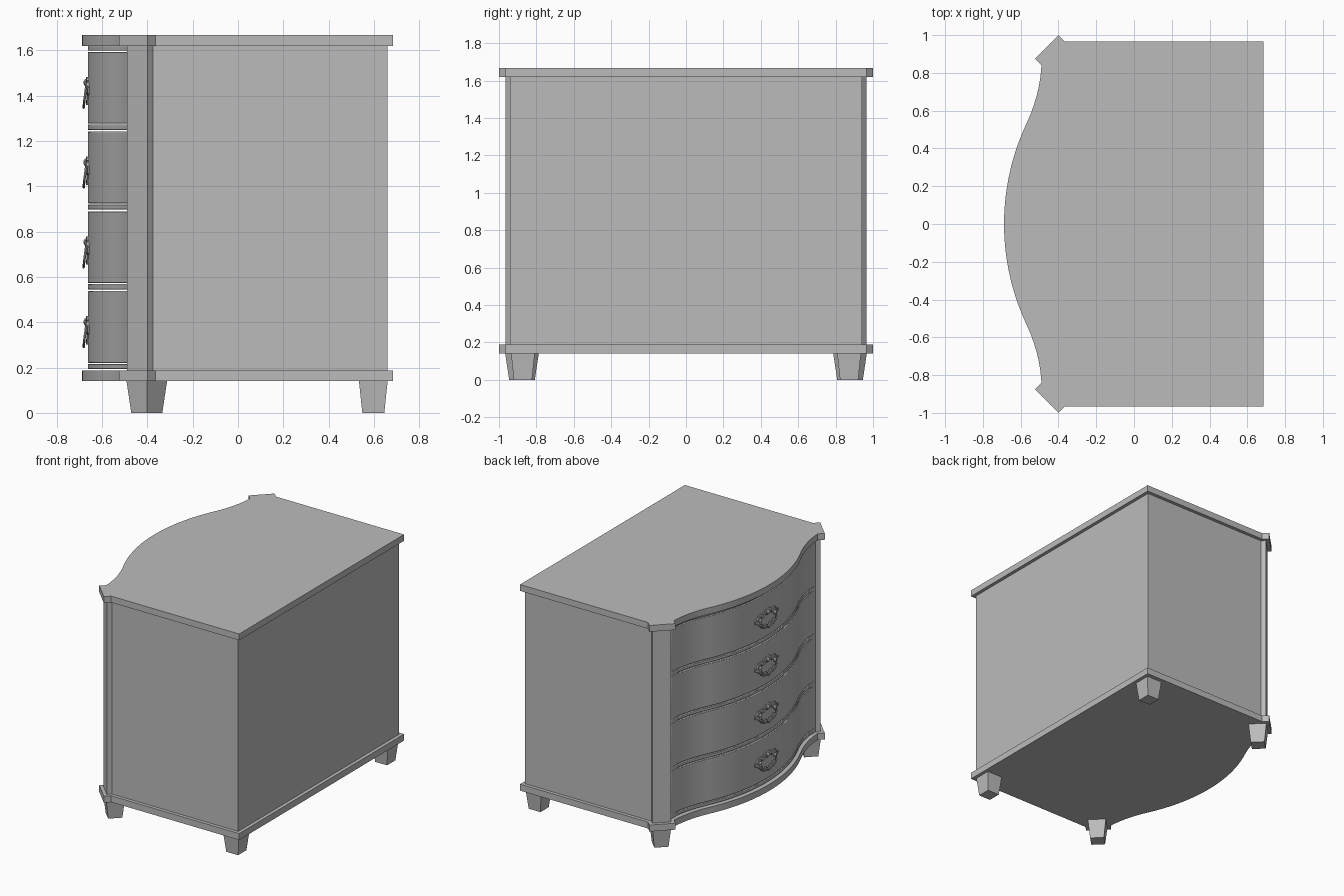
import bpy, bmesh, math
from mathutils import Matrix

if "Cube" in bpy.data.objects:
    bpy.data.objects.remove(bpy.data.objects["Cube"], do_unlink=True)

# Single grey finish
grey = bpy.data.materials.new("plain grey")
grey.diffuse_color = (0.5, 0.5, 0.5, 1)
grey.use_nodes = True
grey.node_tree.nodes["Principled BSDF"].inputs["Base Color"].default_value = (0.5, 0.5, 0.5, 1)


def finish(obj, smooth=False, bevel=0):
    if not obj.data.materials:
        obj.data.materials.append(grey)
    if smooth:
        bpy.ops.object.select_all(action='DESELECT')
        obj.select_set(True)
        bpy.context.view_layer.objects.active = obj
        bpy.ops.object.shade_smooth_by_angle(angle=math.radians(30))
    if bevel:
        mod = obj.modifiers.new("soft edge", 'BEVEL')
        mod.width, mod.segments = bevel, 2
    return obj


def from_bmesh(name, bm, **kw):
    bmesh.ops.recalc_face_normals(bm, faces=bm.faces)
    mesh = bpy.data.meshes.new(name)
    bm.to_mesh(mesh)
    bm.free()
    obj = bpy.data.objects.new(name, mesh)
    bpy.context.collection.objects.link(obj)
    return finish(obj, **kw)


def prism(name, outline, z0, z1, **kw):
    """Upright prism over an (x, y) outline."""
    bm = bmesh.new()
    face = bm.faces.new([bm.verts.new((x, y, z0)) for x, y in outline])
    top = bmesh.ops.extrude_face_region(bm, geom=[face])["geom"]
    verts = [v for v in top if isinstance(v, bmesh.types.BMVert)]
    bmesh.ops.translate(bm, vec=(0, 0, z1 - z0), verts=verts)
    return from_bmesh(name, bm, **kw)


def bow(y):
    """Serpentine front: a convex arc running into a concave sweep."""
    a = abs(y)
    if a < 0.53:
        return -0.688 + 1.25 - math.sqrt(1.25 ** 2 - a * a)
    w = 0.31
    t = (a - 0.53) / w
    return (-0.57 * (2 * t**3 - 3 * t**2 + 1) + 0.468 * w * (t**3 - 2 * t**2 + t)
            - 0.49 * (3 * t**2 - 2 * t**3) + 0.05 * w * (t**3 - t**2))


def bow_line(half, offset, n=56):
    ys = [half - 2 * half * i / n for i in range(n + 1)]
    return [(bow(y) + offset, y) for y in ys]


# Top and base slabs with pointed chamfered front corners
corner = [(0.685, 0.965), (-0.365, 0.965), (-0.40, 1.0), (-0.525, 0.875)]
slab = corner + bow_line(0.84, 0) + [(x, -y) for x, y in reversed(corner)]
prism("top_slab", slab, 1.62, 1.667, smooth=True)
prism("base_slab", slab, 0.14, 0.188, smooth=True)

# Carcass and angled corner posts
side = [(0.66, 0.94), (-0.375, 0.94), (-0.465, 0.85)]
prism("carcass", side + [(x, -y) for x, y in reversed(side)], 0.188, 1.62)
post = [(-0.375, 0.94), (-0.40, 0.965), (-0.49, 0.875), (-0.465, 0.85)]
for label, s in (("left", 1), ("right", -1)):
    prism(label + "_post", [(x, s * y) for x, y in post], 0.188, 1.62)

# Drawers, divider rails and top rail
front = bow_line(0.84, 0.025) + [(-0.455, -0.84), (-0.455, 0.84)]
PITCH = 0.352
for i in range(4):
    z = 0.221 + PITCH * i
    prism(f"drawer_{i + 1}", front, z, z + 0.316, smooth=True, bevel=0.003)
    prism(f"rail_{i + 1}", front, z - 0.028, z - 0.005, smooth=True, bevel=0.003)
prism("top_rail", front, 1.598, 1.62, smooth=True, bevel=0.003)

# Tapered feet, the front pair turned to follow the corners
for label, s in (("left", 1), ("right", -1)):
    for end, x, y, turn in (("front", -0.4025, 0.877, 45), ("back", 0.597, 0.872, 0)):
        bm = bmesh.new()
        bmesh.ops.create_cone(bm, cap_ends=True, segments=4, radius1=0.0685, radius2=0.0895,
                              depth=0.14, matrix=Matrix.Rotation(math.radians(45 + turn), 4, 'Z'))
        bmesh.ops.translate(bm, vec=(x, s * y, 0.07), verts=bm.verts)
        from_bmesh(f"{end}_{label}_foot", bm)


# Pull parts, bent to the drawer face at height z
def skin(y, lift):
    return bow(y) + 0.025 - lift


def plate(name, z):
    half = [(0.0, 0.055), (0.02, 0.07), (0.042, 0.062), (0.05, 0.042), (0.072, 0.056),
            (0.1, 0.05), (0.11, 0.03), (0.138, 0.022), (0.132, -0.004), (0.105, -0.012),
            (0.092, -0.03), (0.062, -0.022), (0.045, -0.045), (0.02, -0.035), (0.0, -0.055)]
    outline = half + [(-y, h) for y, h in half[-2:0:-1]]
    bm = bmesh.new()
    face = bm.faces.new([bm.verts.new((0, y, z + h)) for y, h in outline])
    out = bmesh.ops.extrude_face_region(bm, geom=[face])["geom"]
    outer = {v for v in out if isinstance(v, bmesh.types.BMVert)}
    for v in bm.verts:
        v.co.x = skin(v.co.y, 0.007 if v in outer else -0.003)
    return from_bmesh(name, bm)


def rod(name, points, z, radius):
    curve = bpy.data.curves.new(name, 'CURVE')
    curve.dimensions = '3D'
    curve.bevel_depth, curve.bevel_resolution, curve.resolution_u = radius, 2, 5
    curve.use_fill_caps = True
    sp = curve.splines.new('BEZIER')
    sp.bezier_points.add(len(points) - 1)
    for p, (y, h, lift) in zip(sp.bezier_points, points):
        p.co = (skin(y, lift), y, z + h)
        p.handle_left_type = p.handle_right_type = 'AUTO'
    obj = bpy.data.objects.new(name, curve)
    bpy.context.collection.objects.link(obj)
    bpy.ops.object.select_all(action='DESELECT')
    obj.select_set(True)
    bpy.context.view_layer.objects.active = obj
    bpy.ops.object.convert(target='MESH')
    return finish(bpy.context.object, smooth=True)


def rosette(name, y, z, r):
    bm = bmesh.new()
    bmesh.ops.create_uvsphere(bm, u_segments=12, v_segments=8, radius=r)
    bmesh.ops.scale(bm, vec=(0.6, 1, 1), verts=bm.verts)
    bmesh.ops.translate(bm, vec=(skin(y, 0.009), y, z), verts=bm.verts)
    return from_bmesh(name, bm, smooth=True)


bail = [(0.085, 0.008, 0.012), (0.094, -0.022, 0.017), (0.06, -0.05, 0.018), (0.025, -0.056, 0.018)]
bail += [(0, -0.066, 0.018)] + [(-y, h, l) for y, h, l in reversed(bail)]
scroll = [(0.012, 0.03, 0.009), (0.03, 0.048, 0.01), (0.042, 0.03, 0.01), (0.065, 0.026, 0.009),
          (0.085, 0.04, 0.009), (0.12, 0.016, 0.009)]
for i in range(4):
    z = 0.357 + PITCH * i
    tag = f"pull_{i + 1}"
    plate(tag + "_backplate", z)
    rod(tag + "_bail", bail, z, 0.0055)
    rosette(tag + "_centre_boss", 0, z + 0.045, 0.016)
    for label, s in (("left", 1), ("right", -1)):
        rosette(f"{tag}_{label}_rosette", s * 0.085, z + 0.01, 0.015)
        rod(f"{tag}_{label}_scroll", [(s * y, h, l) for y, h, l in scroll], z, 0.004)
